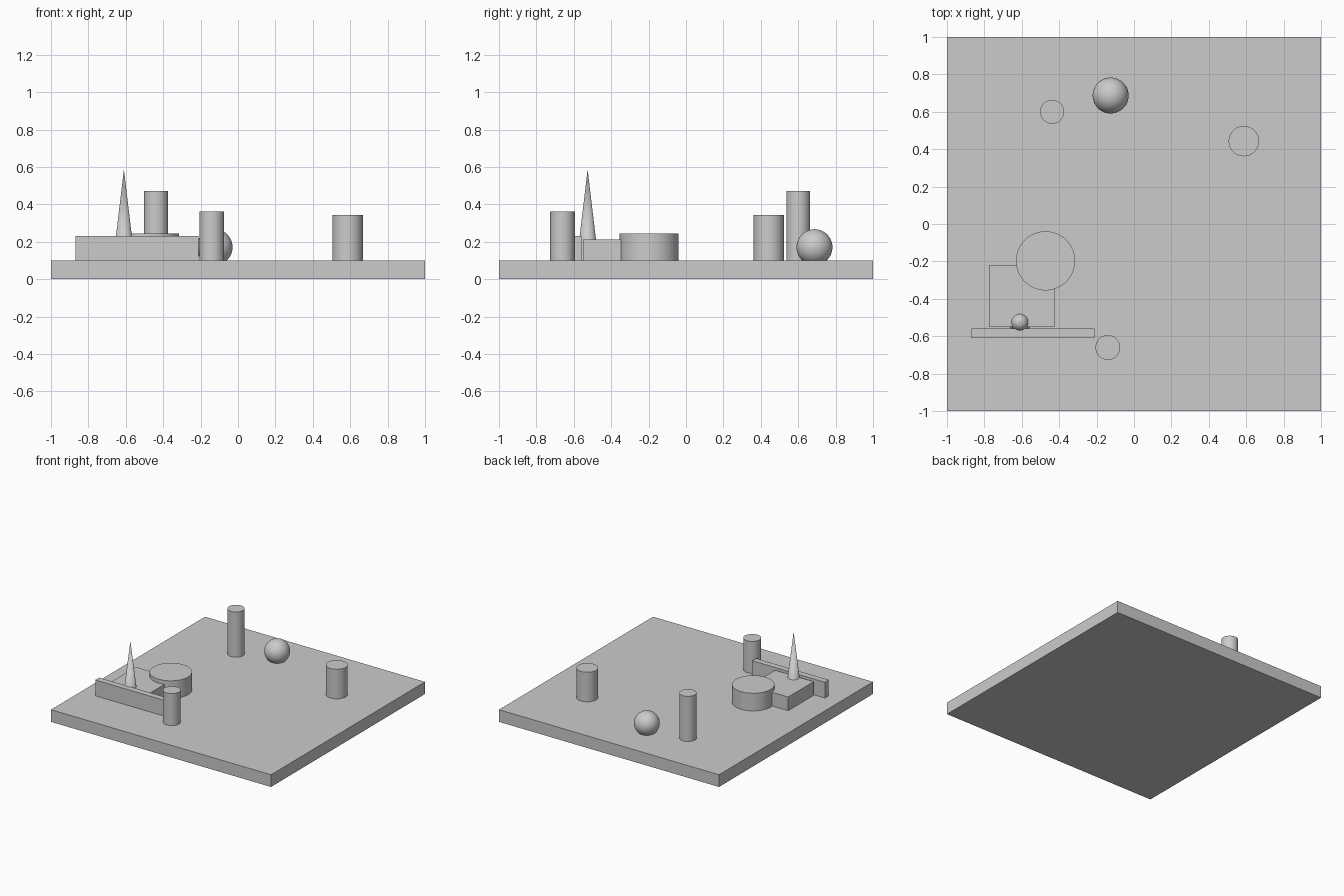
import bpy
import math

cube = bpy.data.objects.get("Cube")
if cube:
    bpy.data.objects.remove(cube, do_unlink=True)

GREY = (0.6, 0.6, 0.6, 1.0)
grey = bpy.data.materials.new("plain_grey")
grey.use_nodes = True
grey.diffuse_color = GREY
grey.node_tree.nodes["Principled BSDF"].inputs["Base Color"].default_value = GREY

FLOOR = 0.1  # top of the base slab


def finish(name, smooth=False):
    obj = bpy.context.object
    obj.name = name
    obj.data.materials.append(grey)
    if smooth:
        bpy.ops.object.shade_smooth_by_angle(angle=math.radians(35))


def box(name, x0, x1, y0, y1, z0, z1):
    bpy.ops.mesh.primitive_cube_add(
        size=1, location=((x0 + x1) / 2, (y0 + y1) / 2, (z0 + z1) / 2))
    bpy.context.object.scale = (x1 - x0, y1 - y0, z1 - z0)
    bpy.ops.object.transform_apply(location=False, rotation=False, scale=True)
    finish(name)


def cylinder(name, x, y, radius, top):
    bpy.ops.mesh.primitive_cylinder_add(
        vertices=64, radius=radius, depth=top - FLOOR,
        location=(x, y, (top + FLOOR) / 2))
    finish(name, True)


# Base slab and rectangular blocks
box("base_slab", -1, 1, -1, 1, 0, FLOOR)
box("long_wall", -0.87, -0.21, -0.61, -0.56, FLOOR, 0.23)
box("low_block", -0.775, -0.425, -0.55, -0.22, FLOOR, 0.213)

# Round drum and upright pillars
cylinder("wide_drum", -0.473, -0.197, 0.158, 0.245)
cylinder("front_pillar", -0.14, -0.66, 0.066, 0.362)
cylinder("tall_back_pillar", -0.438, 0.6, 0.064, 0.471)
cylinder("left_pillar", 0.587, 0.443, 0.081, 0.343)

# Spike rising from the floor through the low block
bpy.ops.mesh.primitive_cone_add(
    vertices=64, radius1=0.058, radius2=0, depth=0.487,
    location=(-0.61, -0.526, FLOOR + 0.487 / 2))
finish("spike", True)

# Ball slightly sunk into the slab
bpy.ops.mesh.primitive_uv_sphere_add(
    segments=64, ring_count=32, radius=0.096, location=(-0.125, 0.687, 0.171))
finish("ball", True)
